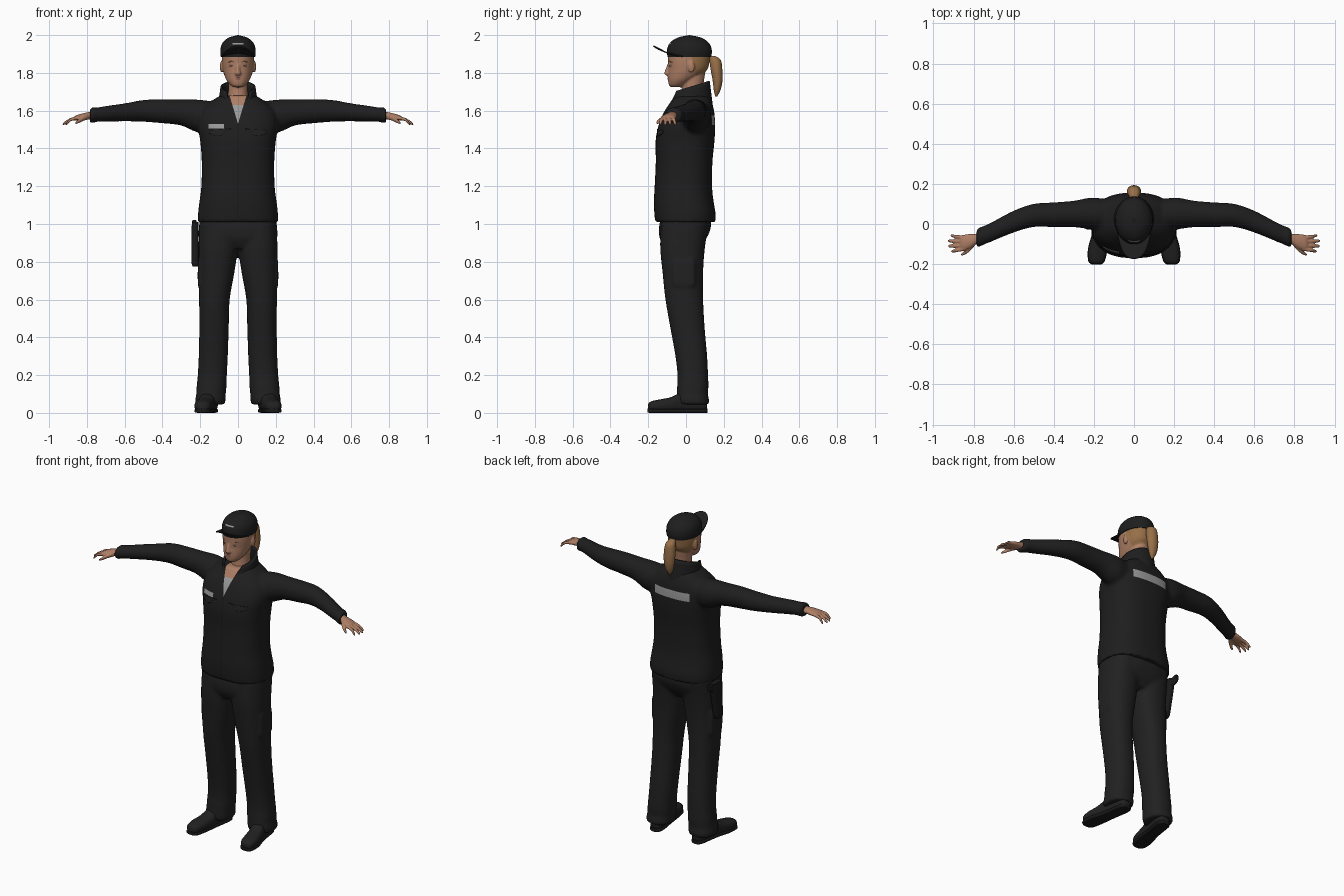
import bpy, bmesh, math
from mathutils import Vector

if "Cube" in bpy.data.objects:
    bpy.data.objects.remove(bpy.data.objects["Cube"])


def material(name, r, g, b):
    m = bpy.data.materials.new(name)
    m.use_nodes = True
    m.diffuse_color = (r, g, b, 1)
    m.node_tree.nodes["Principled BSDF"].inputs["Base Color"].default_value = (r, g, b, 1)
    m.node_tree.nodes["Principled BSDF"].inputs["Roughness"].default_value = 0.8
    return m


black = material("black cloth", .013, .013, .013)
charcoal = material("charcoal cloth", .015, .015, .015)
leather = material("dark leather", .010, .010, .010)
skin = material("skin", .42, .21, .13)
hair = material("light brown hair", .31, .16, .065)
lip = material("lip", .33, .13, .10)
grey = material("pale grey", .32, .32, .32)
white = material("eye white", .5, .45, .42)
iris = material("dark iris", .04, .025, .015)
made = []


def spline(a, b, c, d, t):
    return tuple(0.5 * (2 * q + (r - p) * t + (2 * p - 5 * q + 4 * r - s) * t * t
                        + (3 * q - p - 3 * r + s) * t ** 3) for p, q, r, s in zip(a, b, c, d))


def loft(bm, axis, stations, power=2.0, sides=28, steps=4):
    """Rings across an axis; station = position, two centre offsets, two radii."""
    last = len(stations) - 1
    path = []
    for i in range(last):
        a, d = stations[max(i - 1, 0)], stations[min(i + 2, last)]
        path += [spline(a, stations[i], stations[i + 1], d, k / steps) for k in range(steps)]
    path.append(stations[last])
    rings = []
    for t, c1, c2, r1, r2 in path:
        ring = []
        for k in range(sides):
            c, s = math.cos(math.tau * k / sides), math.sin(math.tau * k / sides)
            p = c1 + max(r1, .001) * math.copysign(abs(c) ** (2 / power), c)
            q = c2 + max(r2, .001) * math.copysign(abs(s) ** (2 / power), s)
            ring.append(bm.verts.new({"x": (t, p, q), "y": (p, t, q), "z": (p, q, t)}[axis]))
        rings.append(ring)
    for lo, hi in zip(rings, rings[1:]):
        for k in range(sides):
            j = (k + 1) % sides
            bm.faces.new((lo[k], lo[j], hi[j], hi[k]))
    bm.faces.new(rings[0])
    bm.faces.new(rings[-1])


def ball(bm, centre, radii):
    new = bmesh.ops.create_uvsphere(bm, u_segments=20, v_segments=12, radius=1)["verts"]
    bmesh.ops.scale(bm, vec=radii, verts=new)
    bmesh.ops.translate(bm, vec=centre, verts=new)


def mirror(bm):
    copy = bmesh.ops.duplicate(bm, geom=bm.verts[:] + bm.edges[:] + bm.faces[:])["geom"]
    bmesh.ops.scale(bm, vec=(-1, 1, 1), verts=[v for v in copy if isinstance(v, bmesh.types.BMVert)])


def bake(ob):
    mesh = bpy.data.meshes.new_from_object(ob.evaluated_get(bpy.context.evaluated_depsgraph_get()))
    ob.modifiers.clear()
    ob.data = mesh


def finish(bm, name, *mats, voxel=0, smooth=3, thick=0):
    bmesh.ops.recalc_face_normals(bm, faces=bm.faces[:])
    mesh = bpy.data.meshes.new(name)
    bm.to_mesh(mesh)
    bm.free()
    ob = bpy.data.objects.new(name, mesh)
    bpy.context.collection.objects.link(ob)
    if voxel:
        m = ob.modifiers.new("fuse", "REMESH")
        m.mode, m.voxel_size = "VOXEL", voxel
        m = ob.modifiers.new("soften", "SMOOTH")
        m.factor, m.iterations = .5, smooth
        bake(ob)
    if thick:
        m = ob.modifiers.new("thickness", "SOLIDIFY")
        m.thickness, m.offset = thick, 0
    ob.data.materials.clear()
    for mat in mats:
        ob.data.materials.append(mat)
    made.append(ob)
    return ob


def paint(ob, index, planes):
    """Cut the surface along planes and colour the faces inside all of them."""
    planes = [(Vector(co), Vector(no).normalized()) for co, no in planes]
    bm = bmesh.new()
    bm.from_mesh(ob.data)
    for co, no in planes:
        near = [f for f in bm.faces if all((f.calc_center_median() - c).dot(n) < .03 for c, n in planes)]
        parts = set(near) | {e for f in near for e in f.edges} | {v for f in near for v in f.verts}
        bmesh.ops.bisect_plane(bm, geom=list(parts), plane_co=co, plane_no=no)
    for f in bm.faces:
        if all((f.calc_center_median() - c).dot(n) < 0 for c, n in planes):
            f.material_index = index
    bm.to_mesh(ob.data)
    bm.free()


def box(x0, x1, z0, z1, facing):
    return [((x0, 0, 0), (-1, 0, 0)), ((x1, 0, 0), (1, 0, 0)), ((0, 0, z0), (0, 0, -1)),
            ((0, 0, z1), (0, 0, 1)), ((0, 0, 0), (0, -facing, 0))]


# Jacket: sleeves mirrored, then fused with the body
bm = bmesh.new()
loft(bm, "x", [(.08, .04, 1.57, .07, .07), (.2, .052, 1.57, .08, .088), (.3, .05, 1.59, .066, .069),
               (.4, .046, 1.597, .062, .064), (.5, .043, 1.599, .058, .058), (.6, .012, 1.591, .055, .048),
               (.7, -.035, 1.583, .049, .042), (.745, -.055, 1.579, .047, .038),
               (.765, -.063, 1.577, .049, .042), (.785, -.072, 1.573, .046, .039)])
mirror(bm)
loft(bm, "z", [(1.01, 0, -.004, .212, .159), (1.06, 0, -.006, .211, .162), (1.12, 0, -.012, .204, .158),
               (1.2, 0, -.014, .194, .152), (1.33, 0, -.01, .192, .15), (1.44, 0, -.005, .2, .156),
               (1.52, 0, .004, .212, .15), (1.59, 0, .016, .2, .134), (1.64, 0, .026, .155, .112),
               (1.68, 0, .03, .095, .09)], power=2.5, sides=48)
jacket = finish(bm, "jacket", black, skin, grey, leather, voxel=.011, smooth=4)
neckline = [((0, 0, 1.53), (1, 0, -.3)), ((0, 0, 1.53), (-1, 0, -.3)), ((0, -.01, 0), (0, 1, 0))]
paint(jacket, 2, neckline + [((0, 0, 1.63), (0, 0, 1))])
paint(jacket, 1, neckline + [((0, 0, 1.63), (0, 0, -1))])
paint(jacket, 3, box(-.004, .004, 1.03, 1.53, -1))
paint(jacket, 2, box(-.155, -.075, 1.505, 1.53, -1))
paint(jacket, 2, box(-.12, .12, 1.525, 1.575, 1))

# Open stand-up collar
bm = bmesh.new()
rows = []
for v in range(7):
    t = v / 6
    reach = math.pi - math.radians(15 + 30 * t)
    row = []
    for k in range(41):
        a = reach * (k / 20 - 1)
        back = (1 + math.cos(a)) / 2
        top = 1.695 + .062 * back
        row.append(bm.verts.new(((.105 - .018 * t) * math.sin(a), .022 + (.118 - .02 * t) * math.cos(a),
                                 1.60 + (top - 1.60) * t)))
    rows.append(row)
for lo, hi in zip(rows, rows[1:]):
    for k in range(40):
        bm.faces.new((lo[k], lo[k + 1], hi[k + 1], hi[k]))
finish(bm, "collar", black, thick=.011)

# Chest pocket flaps wrapped onto the jacket
bm = bmesh.new()
outline = [(.04, 1.50), (.17, 1.50), (.17, 1.482), (.105, 1.465), (.04, 1.482)]
bm.faces.new([bm.verts.new((x, -.15, z)) for x, z in outline])
bmesh.ops.triangulate(bm, faces=bm.faces[:])
bmesh.ops.subdivide_edges(bm, edges=bm.edges[:], cuts=7, use_grid_fill=True)
mirror(bm)
flaps = finish(bm, "chest_pocket_flaps", charcoal)
wrap = flaps.modifiers.new("wrap", "SHRINKWRAP")
wrap.target, wrap.offset = jacket, .004
flaps.modifiers.new("thickness", "SOLIDIFY").thickness = .005

# Trousers with thigh pockets
bm = bmesh.new()
loft(bm, "z", [(1.02, .105, -.005, .1, .128), (.88, .105, -.018, .104, .119), (.75, .113, -.017, .095, .108),
               (.6, .125, -.009, .081, .1), (.45, .127, .008, .078, .091), (.3, .131, .028, .077, .084),
               (.2, .136, .036, .077, .081), (.14, .14, .036, .079, .083), (.1, .143, .034, .078, .082),
               (.07, .146, .036, .08, .086), (.045, .147, .038, .077, .082)], power=2.3)
loft(bm, "z", [(.67, .196, -.01, .014, .055), (.69, .196, -.01, .017, .06), (.8, .196, -.012, .016, .06),
               (.82, .193, -.012, .01, .055)], power=4)
mirror(bm)
loft(bm, "z", [(1.05, 0, 0, .19, .13), (.98, 0, -.006, .207, .137), (.92, 0, -.016, .205, .122),
               (.87, 0, -.02, .17, .09)], power=2.5, sides=40)
finish(bm, "trousers", charcoal, voxel=.01, smooth=3)

# Shoes and soles
bm = bmesh.new()
loft(bm, "y", [(-.2, .187, .032, .02, .016), (-.185, .187, .034, .038, .027), (-.14, .183, .037, .047, .034),
               (-.08, .172, .043, .046, .04), (-.02, .16, .056, .042, .053), (.06, .148, .056, .042, .053),
               (.1, .145, .05, .034, .044), (.112, .145, .05, .02, .03)], power=2.5)
mirror(bm)
finish(bm, "shoes", charcoal)
bm = bmesh.new()
loft(bm, "y", [(-.203, .187, .012, .02, .01), (-.185, .187, .011, .041, .011), (-.12, .18, .011, .049, .011),
               (-.03, .162, .011, .042, .011), (.06, .148, .011, .042, .011), (.1, .145, .011, .036, .011),
               (.115, .145, .011, .02, .011)], power=4)
mirror(bm)
finish(bm, "soles", leather)

# Hands: palm, four fingers and thumb
bm = bmesh.new()
loft(bm, "x", [(.765, -.066, 1.577, .026, .022), (.79, -.076, 1.573, .027, .02), (.82, -.086, 1.568, .036, .018),
               (.855, -.093, 1.562, .038, .014), (.868, -.097, 1.558, .03, .009)])
for k, tip in enumerate((.915, .928, .927, .912)):
    y, end = -.066 - .019 * k, -.058 - .026 * k
    loft(bm, "x", [(.84, y, 1.563, .010, .010), (.885, (y + end) / 2 - .002, 1.553, .009, .009),
                   (tip - .008, end, 1.533, .008, .008), (tip, end, 1.528, .003, .004)], sides=12)
loft(bm, "x", [(.79, -.09, 1.568, .014, .014), (.82, -.122, 1.557, .015, .012), (.845, -.143, 1.543, .011, .01),
               (.862, -.153, 1.533, .005, .005)], sides=12)
mirror(bm)
finish(bm, "hands", skin, voxel=.004, smooth=2)

# Head, neck, nose and ears
bm = bmesh.new()
ball(bm, (.087, .028, 1.832), (.009, .018, .031))
mirror(bm)
loft(bm, "z", [(1.724, 0, -.055, .022, .024), (1.735, 0, -.048, .04, .042), (1.76, 0, -.029, .06, .066),
               (1.79, 0, -.006, .073, .09), (1.82, 0, .01, .081, .104), (1.86, 0, .014, .085, .11),
               (1.91, 0, .016, .083, .11), (1.95, 0, .016, .07, .09), (1.98, 0, .014, .03, .04)], power=2.1, sides=40)
loft(bm, "z", [(1.58, 0, .02, .065, .075), (1.66, 0, .03, .056, .06), (1.72, 0, .034, .051, .056),
               (1.8, 0, .04, .054, .062)])
loft(bm, "z", [(1.85, 0, -.088, .009, .008), (1.815, 0, -.096, .011, .014), (1.797, 0, -.098, .017, .017),
               (1.785, 0, -.092, .012, .012)], sides=16)
head = finish(bm, "head", skin, hair, voxel=.005, smooth=2)
paint(head, 1, [((0, .05, 1.8), (0, -1, -.25)), ((0, .06, 1.785), (0, .3, -1))])

# Face details
bm = bmesh.new()
ball(bm, (.033, -.079, 1.838), (.013, .009, .006))
mirror(bm)
finish(bm, "eyes", white)
bm = bmesh.new()
ball(bm, (.033, -.085, 1.838), (.0055, .004, .0055))
mirror(bm)
finish(bm, "irises", iris)
bm = bmesh.new()
loft(bm, "x", [(.015, -.091, 1.856, .003, .002), (.035, -.086, 1.86, .004, .003), (.054, -.073, 1.856, .003, .002)])
mirror(bm)
finish(bm, "eyebrows", hair)
bm = bmesh.new()
loft(bm, "x", [(-.024, -.086, 1.769, .003, .002), (0, -.093, 1.77, .006, .007), (.024, -.086, 1.769, .003, .002)])
finish(bm, "lips", lip)

# Ponytail
bm = bmesh.new()
loft(bm, "z", [(1.89, 0, .135, .014, .016), (1.87, 0, .153, .028, .03), (1.82, 0, .161, .035, .031),
               (1.76, 0, .167, .033, .026), (1.71, 0, .165, .023, .018), (1.675, 0, .16, .006, .005)])
finish(bm, "ponytail", hair)

# Cap crown, button and curved brim
bm = bmesh.new()
loft(bm, "z", [(1.885, 0, .018, .091, .115), (1.91, 0, .018, .094, .119), (1.94, 0, .018, .09, .114),
               (1.965, 0, .018, .077, .097), (1.985, 0, .018, .052, .066), (1.995, 0, .018, .024, .03),
               (1.998, 0, .018, .004, .004)], sides=40)
ball(bm, (0, .018, 1.996), (.008, .008, .004))
cap = finish(bm, "cap_crown", black, grey)
paint(cap, 1, box(-.028, .028, 1.95, 1.957, -1))
bm = bmesh.new()
grid = []
for i in range(25):
    u = i / 12 - 1
    grid.append([])
    for j in range(9):
        v = j / 8
        y = .02 - .113 * math.sqrt(1 - .9 * u * u) - .08 * v * (1 - u ** 4)
        grid[i].append(bm.verts.new((.088 * u, y, 1.902 - .015 * u * u + .042 * v * (1 - u * u))))
for a, b in zip(grid, grid[1:]):
    for j in range(8):
        bm.faces.new((a[j], a[j + 1], b[j + 1], b[j]))
finish(bm, "cap_brim", black, thick=.006)

# Holster on the right hip with a grip rising behind it
bm = bmesh.new()
loft(bm, "z", [(.775, -.226, 0, .012, .018), (.79, -.227, .003, .018, .03), (.87, -.228, .015, .019, .036),
               (.96, -.228, .028, .019, .042), (1.01, -.226, .03, .017, .042)], power=4)
loft(bm, "y", [(.02, -.228, .975, .014, .028), (.07, -.228, .985, .014, .024), (.1, -.231, 1.0, .013, .022),
               (.108, -.231, 1.005, .009, .015)], power=3)
finish(bm, "holster", leather)

# Smooth shading with sharp hems
bpy.ops.object.select_all(action="DESELECT")
for ob in made:
    ob.select_set(True)
bpy.context.view_layer.objects.active = jacket
bpy.ops.object.shade_smooth_by_angle(angle=math.radians(45))
